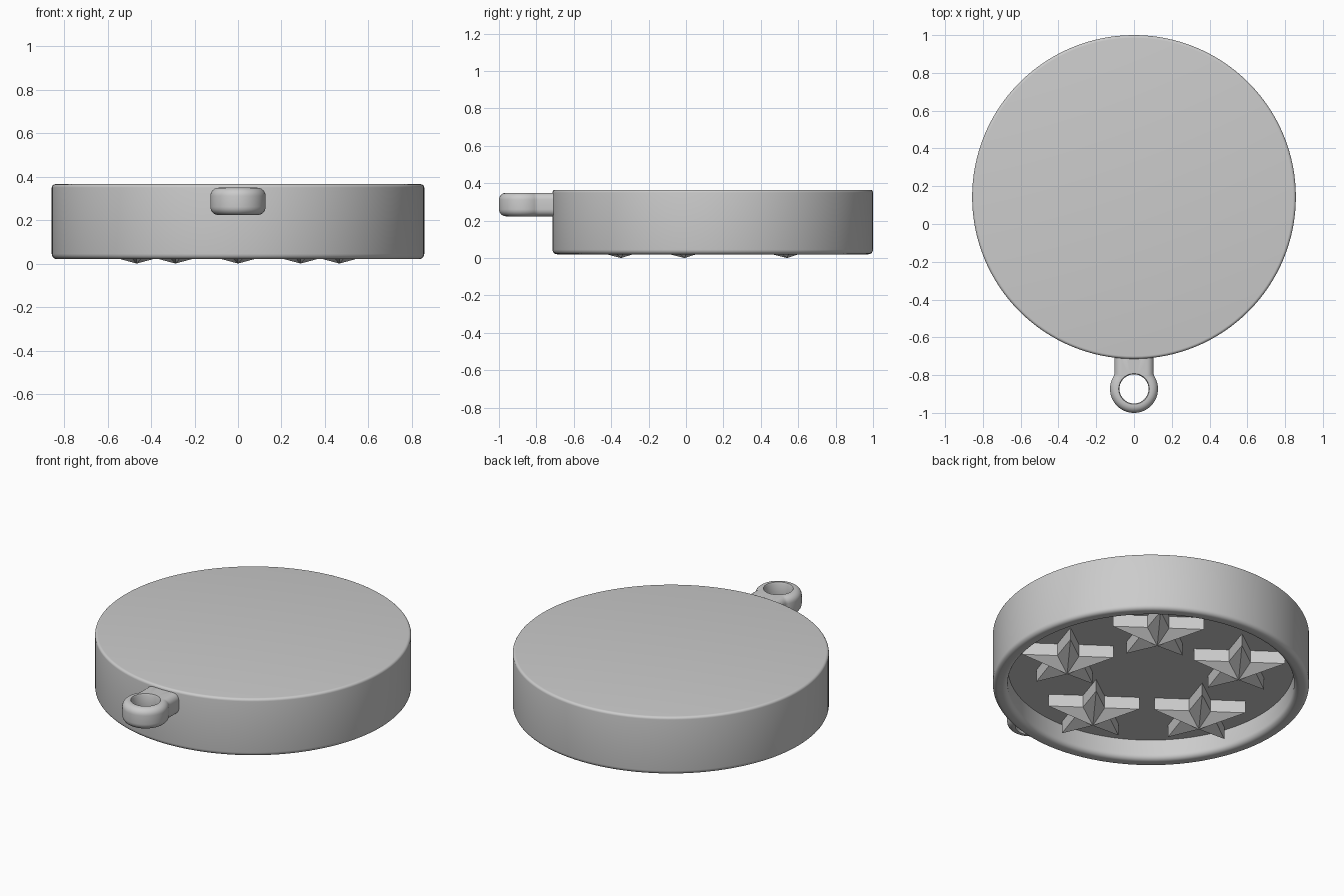
import bpy, bmesh
from math import sin, cos, pi, radians
from mathutils import Matrix, Vector

if "Cube" in bpy.data.objects:
    bpy.data.objects.remove(bpy.data.objects["Cube"])

gray = bpy.data.materials.new("plain_gray")
gray.use_nodes = True
color = (0.6, 0.6, 0.6, 1)
gray.diffuse_color = color
gray.node_tree.nodes["Principled BSDF"].inputs["Base Color"].default_value = color

CENTER_Y = 0.143      # middle of the round case
FLOOR_Z = 0.14        # recessed underside


def finish(bm, name, smooth=None):
    bmesh.ops.recalc_face_normals(bm, faces=bm.faces)
    mesh = bpy.data.meshes.new(name)
    bm.to_mesh(mesh)
    bm.free()
    mesh.materials.append(gray)
    obj = bpy.data.objects.new(name, mesh)
    bpy.context.collection.objects.link(obj)
    if smooth:
        bpy.ops.object.select_all(action="DESELECT")
        obj.select_set(True)
        bpy.context.view_layer.objects.active = obj
        bpy.ops.object.shade_smooth_by_angle(angle=radians(smooth))
    return obj


def bridge(bm, a, b):
    n = len(a)
    for i in range(n):
        bm.faces.new((a[i], a[(i + 1) % n], b[(i + 1) % n], b[i]))


def corner(r, z, bevel, start, steps=5):
    """Quarter-round profile points around a bevel centre."""
    return [(r + bevel * cos(start + pi / 2 * i / steps),
             z + bevel * sin(start + pi / 2 * i / steps)) for i in range(steps + 1)]


# Round case: lathed shell, open underneath
profile = (corner(0.842, 0.35, 0.015, pi / 2)[:1]
           + corner(0.842, 0.35, 0.015, 0)[-2::-1]
           + corner(0.832, 0.045, 0.025, -pi / 2)[::-1]
           + corner(0.806, 0.05, 0.03, pi)[::-1]
           + [(0.776, FLOOR_Z)])
bm = bmesh.new()
SEG = 128
rings = [[bm.verts.new((r * cos(2 * pi * i / SEG), CENTER_Y + r * sin(2 * pi * i / SEG), z))
          for i in range(SEG)] for r, z in profile]
for a, b in zip(rings, rings[1:]):
    bridge(bm, a, b)
bm.faces.new(rings[0])
bm.faces.new(rings[-1])
finish(bm, "round_case", 40)

# Hanging loop: rounded ring that runs into a short neck
LOOP_Y, LOW, HIGH = -0.873, 0.223, 0.349


def loop_radius(angle, inset):
    ring = 0.127 - inset
    if sin(angle) <= 0:
        return ring
    neck = min((0.104 - inset) / max(abs(cos(angle)), 1e-6), 0.2 / sin(angle))
    return max(ring, neck)


bm = bmesh.new()
N, ROUND, STEPS = 96, 0.038, 6
rows = []
for start, z in ((-pi / 2, LOW + ROUND), (0, HIGH - ROUND)):
    for offset, height in corner(0, z, ROUND, start, STEPS):
        rows.append([(loop_radius(2 * pi * i / N, ROUND - offset), height) for i in range(N)])
for inset, height in ((0.004, HIGH), (0, HIGH - 0.008), (0, LOW + 0.008), (0.004, LOW)):
    rows.append([(0.077 + inset, height)] * N)
loops = [[bm.verts.new((r * cos(2 * pi * i / N), LOOP_Y + r * sin(2 * pi * i / N), z))
          for i, (r, z) in enumerate(row)] for row in rows]
for k, row in enumerate(loops):
    bridge(bm, row, loops[(k + 1) % len(loops)])
finish(bm, "hanging_loop", 40)

# Five faceted stars set in a circle on the recessed underside
for s in range(5):
    turn = Matrix.Rotation(2 * pi * s / 5, 3, "Z")
    bm = bmesh.new()
    outline = [Vector((r * sin(pi * i / 5), -0.49 - r * cos(pi * i / 5), 0))
               for i in range(10) for r in [0.1 if i % 2 else 0.26]]
    middle = Vector((0, CENTER_Y, 0))
    base, edge = [[bm.verts.new(turn @ p + middle + Vector((0, 0, z))) for p in outline]
                  for z in (FLOOR_Z + 0.01, 0.067)]
    bridge(bm, base, edge)
    bm.faces.new(base)
    apex = bm.verts.new(turn @ Vector((0, -0.49, 0)) + middle)
    for i in range(10):
        bm.faces.new((edge[i], edge[(i + 1) % 10], apex))
    finish(bm, f"star_{s + 1}")
